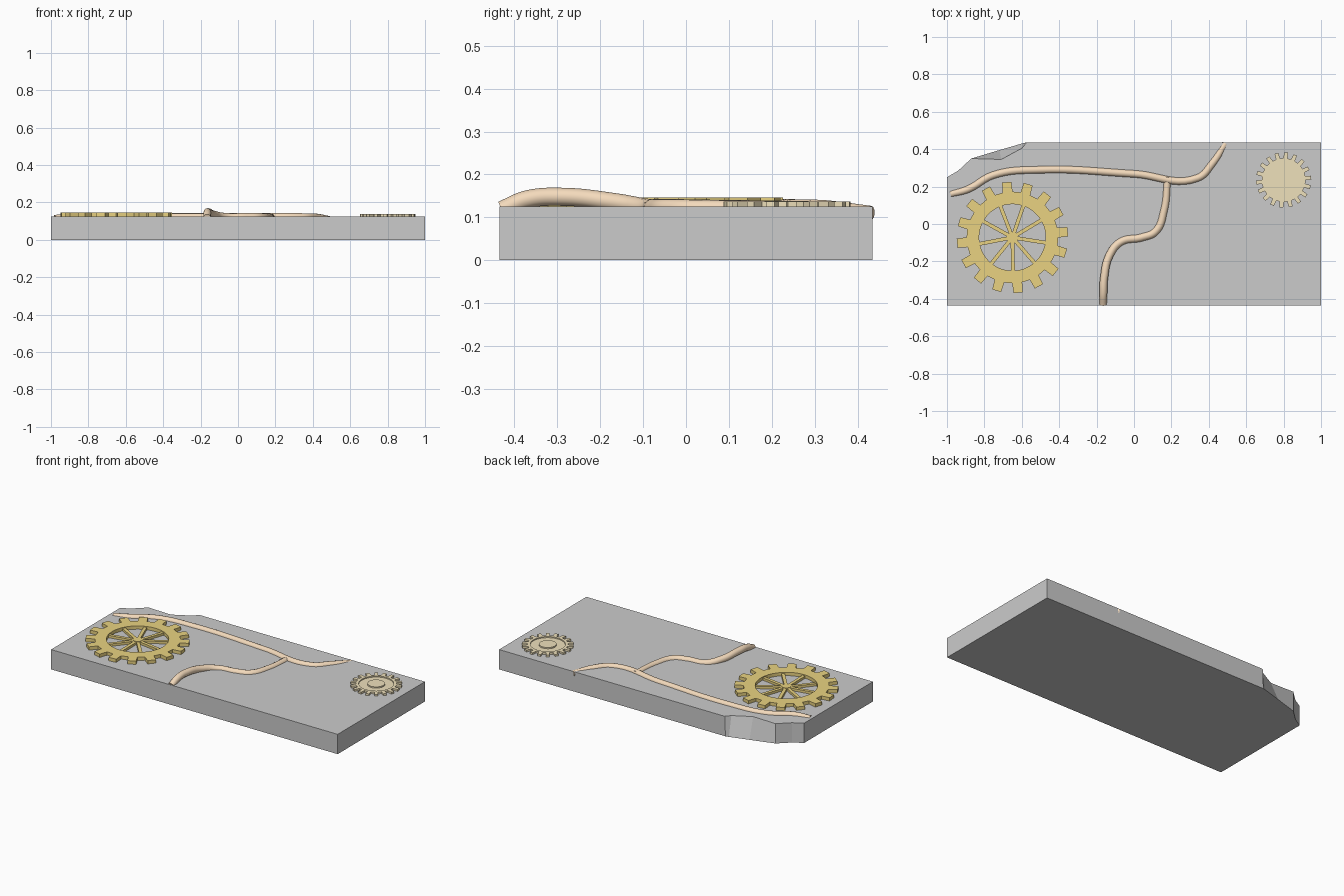
import bpy, bmesh
from math import sin, cos, pi, radians
from mathutils import Matrix

if "Cube" in bpy.data.objects:
    bpy.data.objects.remove(bpy.data.objects["Cube"])

TOP = 0.125


def material(name, rgb):
    m = bpy.data.materials.new(name)
    m.diffuse_color = (*rgb, 1)
    m.use_nodes = True
    m.node_tree.nodes["Principled BSDF"].inputs["Base Color"].default_value = m.diffuse_color
    return m


copper = material("copper", (0.90, 0.70, 0.50))
brass = material("brass", (0.82, 0.65, 0.22))
pale_brass = material("pale_brass", (0.86, 0.75, 0.50))


def finish(bm, name, mat=None):
    bmesh.ops.recalc_face_normals(bm, faces=bm.faces)
    me = bpy.data.meshes.new(name)
    bm.to_mesh(me)
    bm.free()
    ob = bpy.data.objects.new(name, me)
    bpy.context.collection.objects.link(ob)
    if mat:
        me.materials.append(mat)
    return ob


def pipe(name, pts, r):
    cu = bpy.data.curves.new(name, 'CURVE')
    cu.dimensions = '3D'
    cu.bevel_depth = r
    cu.bevel_resolution = 4
    cu.use_fill_caps = True
    cu.resolution_u = 10
    sp = cu.splines.new('BEZIER')
    sp.bezier_points.add(len(pts) - 1)
    for bp, (x, y, z, s) in zip(sp.bezier_points, pts):
        bp.co = (x, y, z)
        bp.radius = s
        bp.handle_left_type = bp.handle_right_type = 'AUTO'
    cu.materials.append(copper)
    ob = bpy.data.objects.new(name, cu)
    bpy.context.collection.objects.link(ob)
    bpy.ops.object.select_all(action='DESELECT')
    ob.select_set(True)
    bpy.context.view_layer.objects.active = ob
    bpy.ops.object.convert(target='MESH')
    bpy.ops.object.shade_smooth_by_angle(angle=radians(40))


def gear_ring(bm, c, n, r_hole, r_root, r_tip, base, tip, phase, z0, z1):
    # toothed ring: four outline points per tooth, matching points on the hole
    outer, inner = [], []
    for i in range(n):
        a = radians(phase) + 2 * pi * i / n
        for da, r in ((-base, r_root), (-tip, r_tip), (tip, r_tip), (base, r_root)):
            t = a + radians(da) / 2
            outer.append((c[0] + r * cos(t), c[1] + r * sin(t)))
            t = a + (len(outer) - 1 - 4 * i - 1.5) * pi / (2 * n)
            inner.append((c[0] + r_hole * cos(t), c[1] + r_hole * sin(t)))
    loops = [[bm.verts.new((*p, z)) for p in ring]
             for ring, z in ((outer, z0), (outer, z1), (inner, z1), (inner, z0))]
    m = 4 * n
    for k in range(4):
        A, B = loops[k], loops[(k + 1) % 4]
        for i in range(m):
            j = (i + 1) % m
            bm.faces.new((A[i], A[j], B[j], B[i]))


def disc(bm, c, r, z0, z1, n=32):
    bmesh.ops.create_cone(bm, cap_ends=True, segments=n, radius1=r, radius2=r, depth=z1 - z0,
                          matrix=Matrix.Translation((c[0], c[1], (z0 + z1) / 2)))


# slab with a broken back-left corner, undercut along the notch
front = [(-1, -0.435), (1, -0.435), (1, 0.435)]
top = front + [(-0.575, 0.435), (-0.60, 0.405), (-0.71, 0.345), (-0.87, 0.35), (-0.94, 0.285), (-1, 0.25)]
bottom = front + [(-0.58, 0.435), (-0.60, 0.43), (-0.72, 0.395), (-0.87, 0.35), (-0.94, 0.285), (-1, 0.25)]
bm = bmesh.new()
lo = [bm.verts.new((x, y, 0)) for x, y in bottom]
hi = [bm.verts.new((x, y, TOP)) for x, y in top]
bm.faces.new(lo)
bm.faces.new(hi)
for i in range(len(lo)):
    j = (i + 1) % len(lo)
    bm.faces.new((lo[i], lo[j], hi[j], hi[i]))
finish(bm, "stone_slab")

# copper pipes
pipe("main_pipe", [(-0.98, 0.16, 0.115, 0.9), (-0.89, 0.185, 0.121, 1), (-0.75, 0.262, 0.122, 1),
                   (-0.5, 0.29, 0.122, 1), (0.0, 0.268, 0.122, 1), (0.34, 0.246, 0.122, 1),
                   (0.42, 0.325, 0.120, 1), (0.488, 0.43, 0.109, 0.9)], 0.020)
pipe("branch_pipe", [(-0.165, -0.43, 0.118, 0.95), (-0.164, -0.37, 0.142, 1), (-0.16, -0.29, 0.148, 1),
                     (-0.132, -0.17, 0.136, 1), (-0.07, -0.095, 0.123, 1), (0.04, -0.072, 0.122, 1),
                     (0.115, -0.04, 0.122, 1), (0.16, 0.07, 0.121, 0.95), (0.18, 0.25, 0.120, 0.9)], 0.021)

# large spoked gear
c = (-0.65, -0.072)
bm = bmesh.new()
gear_ring(bm, c, 16, 0.178, 0.245, 0.298, 12.5, 9.5, 6, 0.12, 0.146)
disc(bm, c, 0.027, 0.12, 0.143, 16)
for i in range(9):
    bmesh.ops.create_cube(bm, size=1, matrix=Matrix.Translation((*c, 0.130))
                          @ Matrix.Rotation(radians(-9 + 40 * i), 4, 'Z')
                          @ Matrix.Translation((0.1, 0, 0)) @ Matrix.Diagonal((0.17, 0.02, 0.02, 1)))
finish(bm, "large_gear", brass)

# small gear with raised rim and hub
c = (0.80, 0.235)
bm = bmesh.new()
gear_ring(bm, c, 18, 0.10, 0.117, 0.148, 11, 8, 5, 0.12, 0.137)
disc(bm, c, 0.101, 0.12, 0.130, 48)
disc(bm, c, 0.05, 0.12, 0.138, 32)
finish(bm, "small_gear", pale_brass)
